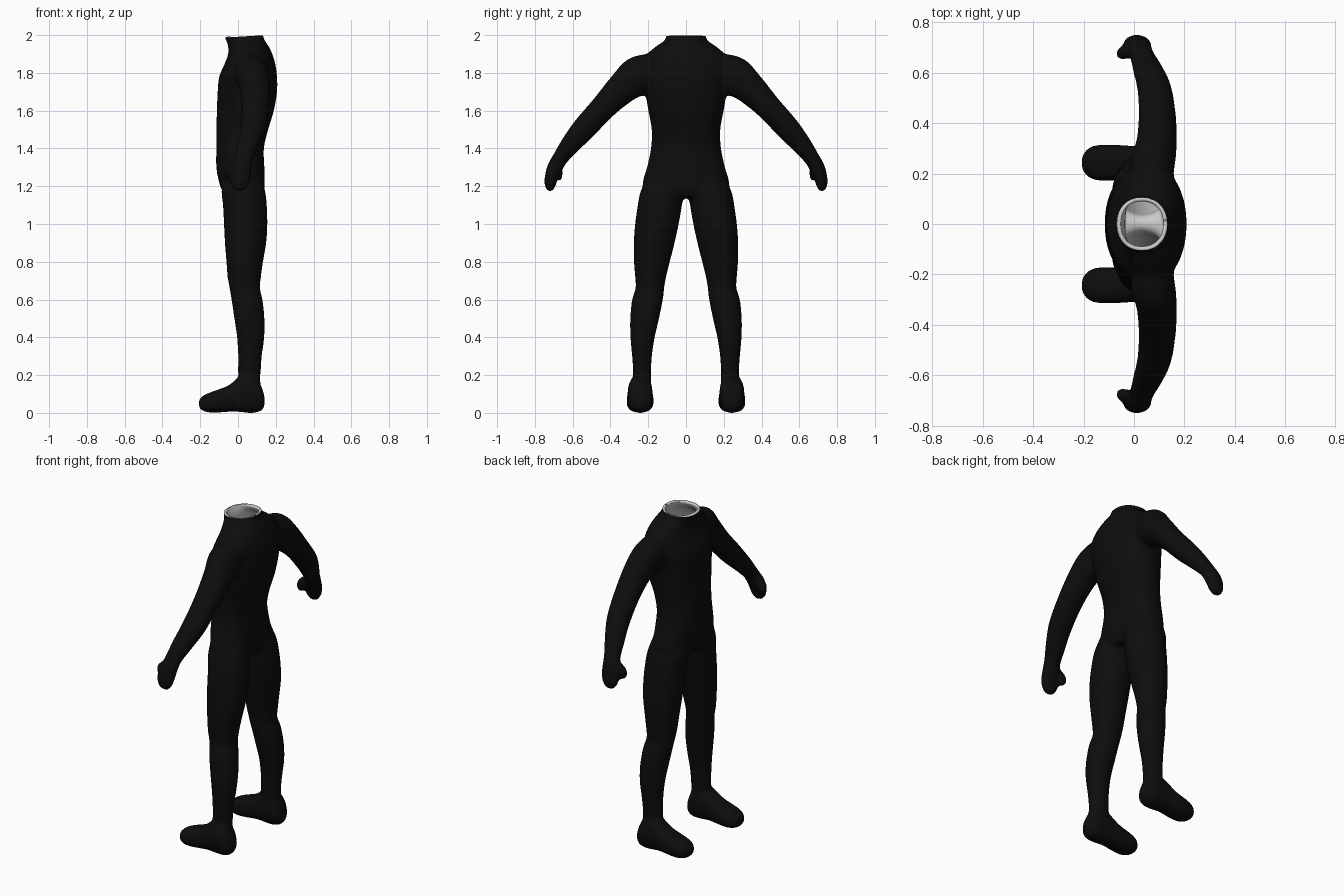
import bpy, bmesh, math
from mathutils import Vector

if "Cube" in bpy.data.objects:
    bpy.data.objects.remove(bpy.data.objects["Cube"])

N = 32


def spline(keys, steps=5):
    """Catmull-Rom interpolation of rows of numbers."""
    out = []
    for i in range(len(keys) - 1):
        rows = [keys[max(i - 1, 0)], keys[i], keys[i + 1], keys[min(i + 2, len(keys) - 1)]]
        for s in range(steps):
            t = s / steps
            out.append([0.5 * (2 * b + (c - a) * t + (2 * a - 5 * b + 4 * c - d) * t * t
                               + (3 * b - a - 3 * c + d) * t ** 3) for a, b, c, d in zip(*rows)])
    return out + [list(keys[-1])]


def loft(bm, rings, power=2.0):
    """Closed tube through rings of (centre, half axis u, half axis v)."""
    loops = []
    for c, u, v in rings:
        loop = []
        for k in range(N):
            a = 2 * math.pi * k / N
            ca, sa = math.cos(a), math.sin(a)
            p = c + u * math.copysign(abs(ca) ** (2 / power), ca) + v * math.copysign(abs(sa) ** (2 / power), sa)
            loop.append(bm.verts.new(p))
        loops.append(loop)
    for a, b in zip(loops, loops[1:]):
        for k in range(N):
            bm.faces.new((a[k], a[(k + 1) % N], b[(k + 1) % N], b[k]))
    bm.faces.new(loops[0][::-1])
    bm.faces.new(loops[-1])


def upright(keys, side=1):
    """Horizontal rings from rows (z, x0, x1, y0, y1)."""
    return [(Vector(((x0 + x1) / 2, side * (y0 + y1) / 2, z)),
             Vector(((x1 - x0) / 2, 0, 0)), Vector((0, (y1 - y0) / 2, 0)))
            for z, x0, x1, y0, y1 in spline(keys)]


bm = bmesh.new()

# torso and neck: z, front, back, half width
torso = [(1.14, -.05, .12, .17), (1.18, -.085, .14, .215), (1.22, -.10, .14, .23), (1.3, -.115, .14, .207),
         (1.4, -.115, .137, .186), (1.5, -.115, .16, .182), (1.6, -.112, .19, .2), (1.7, -.108, .207, .217),
         (1.78, -.1, .207, .235), (1.85, -.07, .197, .235), (1.9, -.052, .182, .205), (1.94, -.052, .163, .16),
         (1.97, -.062, .143, .115), (2.0, -.075, .132, .103), (2.06, -.09, .13, .103)]
loft(bm, upright([(z, a, b, -h, h) for z, a, b, h in torso]), 2.2)

# leg: z, front, back, inner, outer
leg = [(.08, .01, .12, .185, .29), (.2, 0, .12, .185, .281), (.3, 0, .127, .18, .286), (.4, -.006, .14, .165, .295),
       (.5, -.02, .141, .142, .296), (.6, -.035, .13, .122, .286), (.66, -.045, .117, .115, .267),
       (.72, -.056, .122, .105, .27), (.8, -.062, .133, .085, .276), (.9, -.07, .15, .06, .277),
       (1.0, -.075, .156, .038, .27), (1.1, -.08, .153, .021, .256), (1.17, -.088, .145, .018, .242),
       (1.26, -.08, .12, .03, .2)]
# foot: x, bottom, top, half width
foot = [(.142, .04, .08, .025), (.128, .015, .13, .05), (.1, .002, .18, .064), (.05, .0, .2, .066),
        (.0, .006, .185, .066), (-.05, .006, .146, .07), (-.1, .002, .126, .072), (-.15, .002, .108, .07),
        (-.185, .01, .092, .055), (-.208, .028, .07, .025)]
# arm: x, y, z, half depth, half thickness
arm = [(.07, .10, 1.85, .07, .06), (.075, .24, 1.79, .088, .105), (.09, .33, 1.725, .08, .087),
       (.092, .435, 1.62, .074, .069), (.08, .54, 1.505, .068, .064), (.055, .612, 1.42, .06, .053),
       (.032, .668, 1.345, .05, .042), (.018, .695, 1.295, .054, .042), (.013, .712, 1.25, .056, .036),
       (.01, .719, 1.205, .047, .03), (.01, .72, 1.172, .022, .014)]
# thumb, same layout
thumb = [(.0, .69, 1.325, .025, .022), (-.03, .682, 1.295, .032, .028), (-.046, .675, 1.26, .026, .026),
         (-.046, .672, 1.23, .014, .014)]


def limb(bm, keys, side):
    rows = spline(keys)
    rings = []
    for i, (x, y, z, rx, rt) in enumerate(rows):
        a, b = rows[max(i - 1, 0)], rows[min(i + 1, len(rows) - 1)]
        d = Vector((0, side * (b[1] - a[1]), b[2] - a[2])).normalized()
        rings.append((Vector((x, side * y, z)), Vector((rx, 0, 0)), Vector((0, -d.z, d.y)) * rt))
    loft(bm, rings)


for side in (1, -1):
    loft(bm, upright(leg, side))
    loft(bm, [(Vector((x, side * .243, (a + b) / 2)), Vector((0, h, 0)), Vector((0, 0, (b - a) / 2)))
              for x, a, b, h in spline(foot)], 2.4)
    limb(bm, arm, side)
    limb(bm, thumb, side)

bmesh.ops.recalc_face_normals(bm, faces=bm.faces)
me = bpy.data.meshes.new("body_suit")
bm.to_mesh(me)
bm.free()
body = bpy.data.objects.new("body_suit", me)
bpy.context.collection.objects.link(body)

# fuse the parts into one skin
fuse = body.modifiers.new("fuse", 'REMESH')
fuse.mode = 'VOXEL'
fuse.voxel_size = 0.011
bpy.context.view_layer.update()
skin = bpy.data.meshes.new_from_object(body.evaluated_get(bpy.context.evaluated_depsgraph_get()))
body.modifiers.clear()
body.data = skin

# soften the joins and open the neck
bm = bmesh.new()
bm.from_mesh(skin)
for i in range(5):
    bmesh.ops.smooth_vert(bm, verts=bm.verts, factor=0.5, use_axis_x=True, use_axis_y=True, use_axis_z=True)
bmesh.ops.bisect_plane(bm, geom=bm.verts[:] + bm.edges[:] + bm.faces[:], dist=1e-5,
                       plane_co=(.03, 0, 1.993), plane_no=(-.06, 0, 1), clear_outer=True)
low = min(v.co.z for v in bm.verts)
for v in bm.verts:
    v.co.z -= low * max(0, 1 - v.co.z / .3)
for f in bm.faces:
    f.smooth = True
    f.material_index = 0
bm.to_mesh(skin)
bm.free()

# black outside, grey lining
skin.materials.clear()
for name, c in (("black_cloth", .004), ("grey_lining", .6)):
    m = bpy.data.materials.new(name)
    m.diffuse_color = (c, c, c, 1)
    m.use_nodes = True
    m.node_tree.nodes["Principled BSDF"].inputs["Base Color"].default_value = m.diffuse_color
    skin.materials.append(m)
shell = body.modifiers.new("lining", 'SOLIDIFY')
shell.thickness = 0.016
shell.offset = -1
shell.material_offset = 1
shell.material_offset_rim = 1

bpy.context.view_layer.objects.active = body
body.select_set(True)
bpy.ops.object.shade_smooth_by_angle(angle=math.radians(50))
